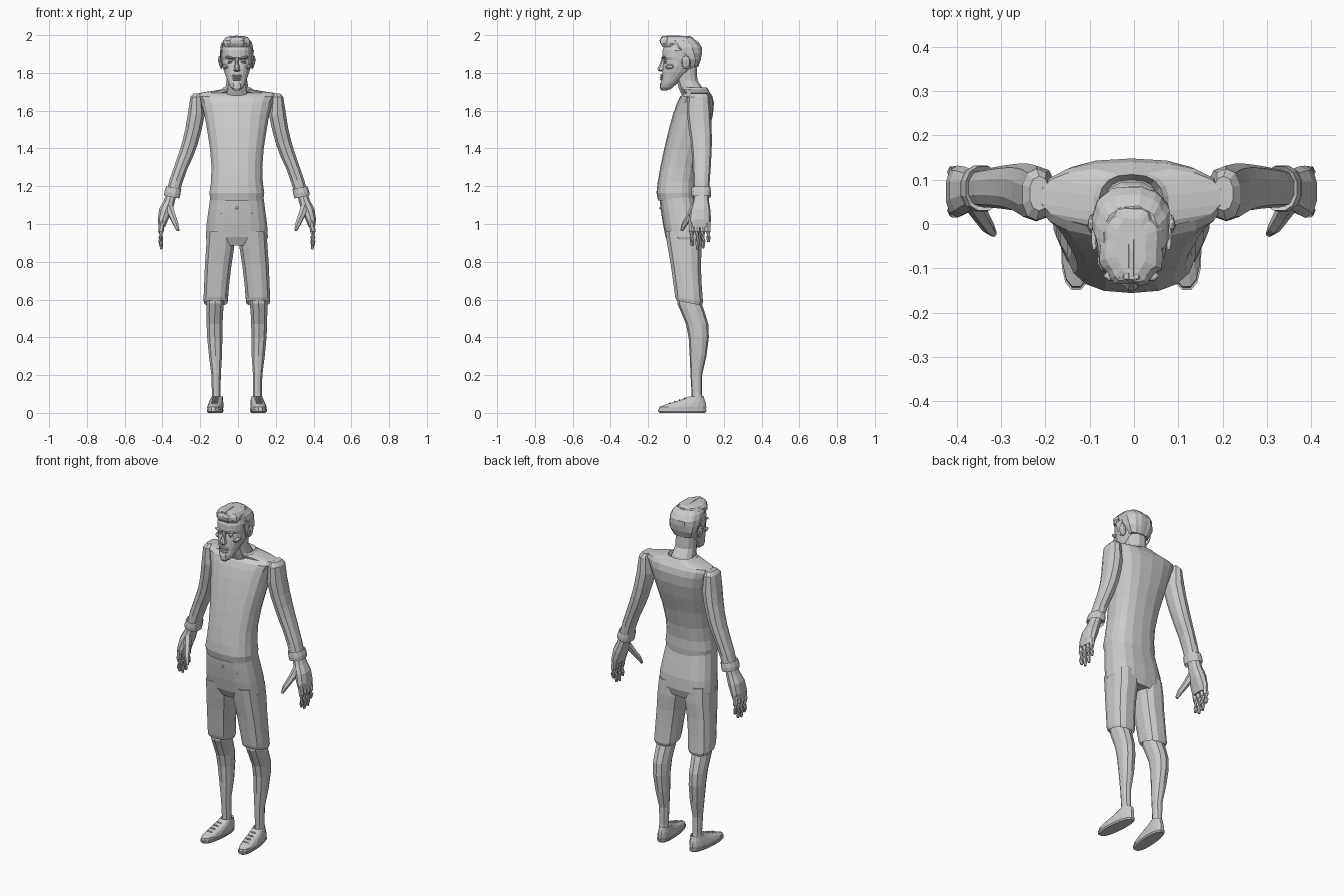
import bpy, bmesh, math, random
from mathutils import Vector, Matrix

random.seed(3)
OX = -0.006          # the whole figure sits a touch left of the origin


def finish(name, bm):
    bmesh.ops.recalc_face_normals(bm, faces=bm.faces)
    me = bpy.data.meshes.new(name)
    bm.to_mesh(me)
    bm.free()
    ob = bpy.data.objects.new(name, me)
    bpy.context.collection.objects.link(ob)
    return ob


def loft(name, rings, n=12, s=1, p=0.85, wave=0.0, waves=9, skew=0.0):
    """Skin rings (z, centre x, half width, front y, back y, slope in x, slope in y)."""
    bm = bmesh.new()
    rows = []
    for r in rings:
        z, cx, hw, yf, yb = r[:5]
        sx, sy = (tuple(r[5:]) + (0, 0))[:2]
        cy, hy = (yf + yb) / 2, (yb - yf) / 2
        row = []
        for i in range(n):
            a = 2 * math.pi * (i + 0.5) / n
            c, d = math.cos(a), math.sin(a)
            k = 1 + wave * math.sin(waves * a + 9 * z) + wave * random.uniform(-.5, .5)
            dx = hw * k * math.copysign(abs(c) ** p, c)
            dy = hy * k * math.copysign(abs(d) ** p, d)
            x = cx + dx + skew * (cy + dy)
            row.append(bm.verts.new((s * x + OX, cy + dy, z + sx * dx + sy * dy)))
        rows.append(row)
    for a, b in zip(rows, rows[1:]):
        for i in range(n):
            j = (i + 1) % n
            bm.faces.new((a[i], a[j], b[j], b[i]))
    bm.faces.new(rows[0])
    bm.faces.new(rows[-1])
    return finish(name, bm)


def blob(name, loc, size, rot=0.0, u=10, v=6):
    bm = bmesh.new()
    bmesh.ops.create_uvsphere(bm, u_segments=u, v_segments=v, radius=1)
    m = Matrix.Translation(Vector(loc) + Vector((OX, 0, 0))) @ Matrix.Rotation(rot, 4, 'Y')
    bmesh.ops.transform(bm, matrix=m @ Matrix.Diagonal((*size, 1)), verts=bm.verts)
    return finish(name, bm)


def finger(name, pts, radii, s):
    """Tapered six-sided tube through a few points."""
    bm = bmesh.new()
    rows = []
    for i, (q, r) in enumerate(zip(pts, radii)):
        d = Vector(pts[min(i + 1, len(pts) - 1)]) - Vector(pts[max(i - 1, 0)])
        rot = d.to_track_quat('Z', 'Y')
        row = []
        for k in range(6):
            a = k * math.pi / 3
            w = Vector(q) + rot @ Vector((r * math.cos(a), r * math.sin(a), 0))
            row.append(bm.verts.new((s * w.x + OX, w.y, w.z)))
        rows.append(row)
    for a, b in zip(rows, rows[1:]):
        for k in range(6):
            bm.faces.new((a[k], a[(k + 1) % 6], b[(k + 1) % 6], b[k]))
    bm.faces.new(rows[0])
    bm.faces.new(rows[-1])
    return finish(name, bm)


# Shirt body, with a recessed hem and a round collar
loft("shirt", [
    (1.17, 0, .135, -.140, .045), (1.125, 0, .142, -.148, .055), (1.165, 0, .147, -.156, .058),
    (1.22, 0, .139, -.150, .057), (1.30, 0, .136, -.136, .068), (1.40, 0, .144, -.115, .092),
    (1.50, 0, .160, -.091, .123), (1.58, 0, .174, -.069, .143), (1.64, 0, .190, -.048, .148),
    (1.675, 0, .208, -.030, .140), (1.693, 0, .205, -.005, .128), (1.712, 0, .085, -.025, .118),
    (1.722, 0, .074, -.028, .112), (1.70, 0, .062, -.02, .10)], n=18, p=.8)

# Shorts: seat section, front studs
loft("shorts_seat", [
    (.885, 0, .150, -.085, .075), (.93, 0, .166, -.108, .088), (1.0, 0, .162, -.122, .083),
    (1.08, 0, .151, -.134, .066), (1.14, 0, .143, -.140, .052)], n=18, p=.75)
blob("waist_button", (0, -.135, 1.085), (.008, .006, .008))

for s in (1, -1):
    blob("pocket_stud", (s * .082, -.117, 1.06), (.006, .006, .006))
    # Shorts leg with open hem
    loft("shorts_leg", [
        (.62, .110, .056, -.045, .075), (.582, .112, .062, -.052, .086, 0, -.2),
        (.60, .112, .066, -.059, .092, 0, -.2), (.68, .107, .068, -.068, .085),
        (.78, .099, .072, -.082, .081), (.87, .089, .076, -.098, .085),
        (.96, .084, .075, -.112, .08)], n=12, s=s, p=.75)
    # Bare lower leg
    loft("lower_leg", [
        (.05, .109, .026, .030, .092), (.10, .109, .024, .030, .085), (.20, .110, .026, .024, .085),
        (.30, .113, .036, .020, .108), (.40, .117, .042, .014, .121), (.47, .118, .044, .000, .118),
        (.53, .117, .046, -.025, .100), (.58, .115, .048, -.046, .082),
        (.66, .112, .050, -.045, .075)], n=10, s=s)
    # Shoe: sole, upper and laces
    loft("shoe_sole", [
        (0, .113, .036, -.140, .103), (.008, .113, .042, -.150, .111),
        (.018, .113, .042, -.151, .111)], n=16, s=s, skew=-.08)
    loft("shoe_upper", [
        (.016, .113, .040, -.147, .108), (.032, .113, .041, -.143, .110),
        (.046, .112, .039, -.105, .108), (.060, .111, .036, -.055, .104),
        (.075, .110, .032, -.012, .098), (.088, .109, .030, .018, .094),
        (.075, .109, .025, .028, .088)], n=16, s=s, p=.9, skew=-.08)
    for k in range(4):
        y = -.085 + .026 * k
        blob("lace", (s * (.112 - .08 * y), y, .052 + .0085 * k), (.022, .005, .004), 0, 6, 4)

    # Sleeve
    loft("sleeve", [
        (1.692, .208, .022, .03, .108), (1.672, .214, .033, .008, .125), (1.58, .215, .046, .006, .132, .15),
        (1.50, .230, .043, .015, .136, .25), (1.43, .248, .041, .025, .137, .3),
        (1.37, .268, .039, .031, .135, .3), (1.30, .296, .035, .035, .131, .3),
        (1.23, .321, .035, .037, .126, .3), (1.16, .341, .034, .038, .122, .3)], n=10, s=s)
    # Flared cuff
    loft("cuff", [
        (1.17, .340, .034, .04, .12, .2), (1.143, .345, .042, .030, .132, .2),
        (1.165, .341, .043, .027, .134, .2), (1.192, .334, .041, .029, .131, .2),
        (1.185, .334, .034, .038, .122, .2)], n=12, s=s)
    # Hand: palm, four fingers and thumb
    loft("palm", [
        (1.17, .343, .027, .045, .118, .2), (1.12, .358, .030, .037, .122, .2),
        (1.07, .378, .034, .022, .130, .3), (1.02, .393, .027, .014, .132, .2),
        (.985, .397, .018, .016, .128)], n=10, s=s)
    for y, tip in ((.028, .885), (.057, .866), (.087, .872), (.115, .905)):
        finger("finger", [(.397, y, 1.01), (.402, y + .002, .96), (.403, y + .004, .91 if tip < .9 else .93),
                          (.399, y + .004, tip)], [.015, .0145, .013, .007], s)
    finger("thumb", [(.362, .055, 1.10), (.342, .022, 1.045), (.323, -.008, 1.0), (.311, -.022, .965)],
           [.024, .019, .015, .008], s)

# Neck
loft("neck", [
    (1.67, 0, .072, -.02, .108), (1.72, 0, .063, -.040, .090), (1.76, 0, .056, -.050, .062),
    (1.84, 0, .056, -.06, .058)], n=12)

# Head, chin to crown
loft("head", [
    (1.712, 0, .022, -.122, -.085), (1.722, 0, .034, -.131, -.07), (1.745, 0, .046, -.132, -.045),
    (1.775, 0, .056, -.128, -.01), (1.805, 0, .067, -.126, .03), (1.84, 0, .077, -.122, .060),
    (1.868, 0, .081, -.115, .070), (1.885, 0, .082, -.126, .073), (1.92, 0, .082, -.125, .075),
    (1.955, 0, .073, -.112, .062), (1.98, 0, .045, -.08, .02)], n=20, p=.88)

# Face: nose, lips, chin tuft
loft("nose", [
    (1.807, 0, .012, -.140, -.115), (1.814, 0, .020, -.150, -.11), (1.825, 0, .016, -.152, -.11),
    (1.85, 0, .010, -.138, -.11), (1.882, 0, .011, -.128, -.11)], n=8)
for name, z, h in (("upper_lip", 1.776, .006), ("lower_lip", 1.765, .007)):
    blob(name, (0, -.126, z), (.027, .012, h))
loft("chin_tuft", [
    (1.707, 0, .014, -.132, -.10), (1.72, 0, .026, -.139, -.09), (1.742, 0, .022, -.138, -.10),
    (1.754, 0, .010, -.132, -.11)], n=12, wave=.06)
loft("moustache", [
    (1.780, 0, .032, -.131, -.105), (1.786, 0, .030, -.136, -.105), (1.793, 0, .014, -.135, -.105)], n=12)

# Eyes, brows, cheeks, ears
for s in (1, -1):
    blob("eye", (s * .034, -.107, 1.863), (.013, .012, .008))
    blob("lower_lid", (s * .034, -.106, 1.855), (.018, .012, .005), s * .1)
    blob("brow", (s * .037, -.117, 1.881), (.026, .013, .007), -s * .2)
    blob("cheek", (s * .056, -.082, 1.832), (.022, .028, .014), -s * .3)
    blob("ear", (s * .086, .0, 1.856), (.011, .024, .036), s * .18)
    blob("ear_bowl", (s * .092, -.004, 1.862), (.007, .012, .018), s * .18)
    loft("sideburn", [(1.835, .079, .003, -.03, -.018), (1.87, .083, .005, -.045, -.015),
                      (1.92, .084, .006, -.06, .0)], n=8, s=s)

# Hair: cropped back and sides, then the swept-up top
loft("hair_back", [
    (1.83, 0, .060, .0, .063), (1.87, 0, .080, -.012, .078), (1.905, 0, .086, -.05, .084),
    (1.935, 0, .087, -.085, .085), (1.96, 0, .080, -.10, .068), (1.982, 0, .062, -.10, .04)],
     n=30, wave=.025, waves=11)
loft("hair_top", [
    (1.938, 0, .064, -.125, .0), (1.955, 0, .073, -.137, .03), (1.972, 0, .072, -.138, .042),
    (1.988, 0, .058, -.130, .036), (1.996, 0, .034, -.112, .015)], n=30, wave=.05, waves=8)
for i in range(9):                                   # combed-back locks
    t = (i - 4) / 4
    x = .056 * t
    zt = 1.991 - .022 * t * t
    finger("lock", [(x * .6, -.126 + .018 * t * t, zt - .028), (x * .8, -.122 + .02 * t * t, zt - .004),
                    (x, -.06, zt - random.uniform(0, .003)), (x * 1.05, .01, zt - .006), (x, .055, zt - .036)],
           [.007, .011, .0095, .01, .005], 1)
